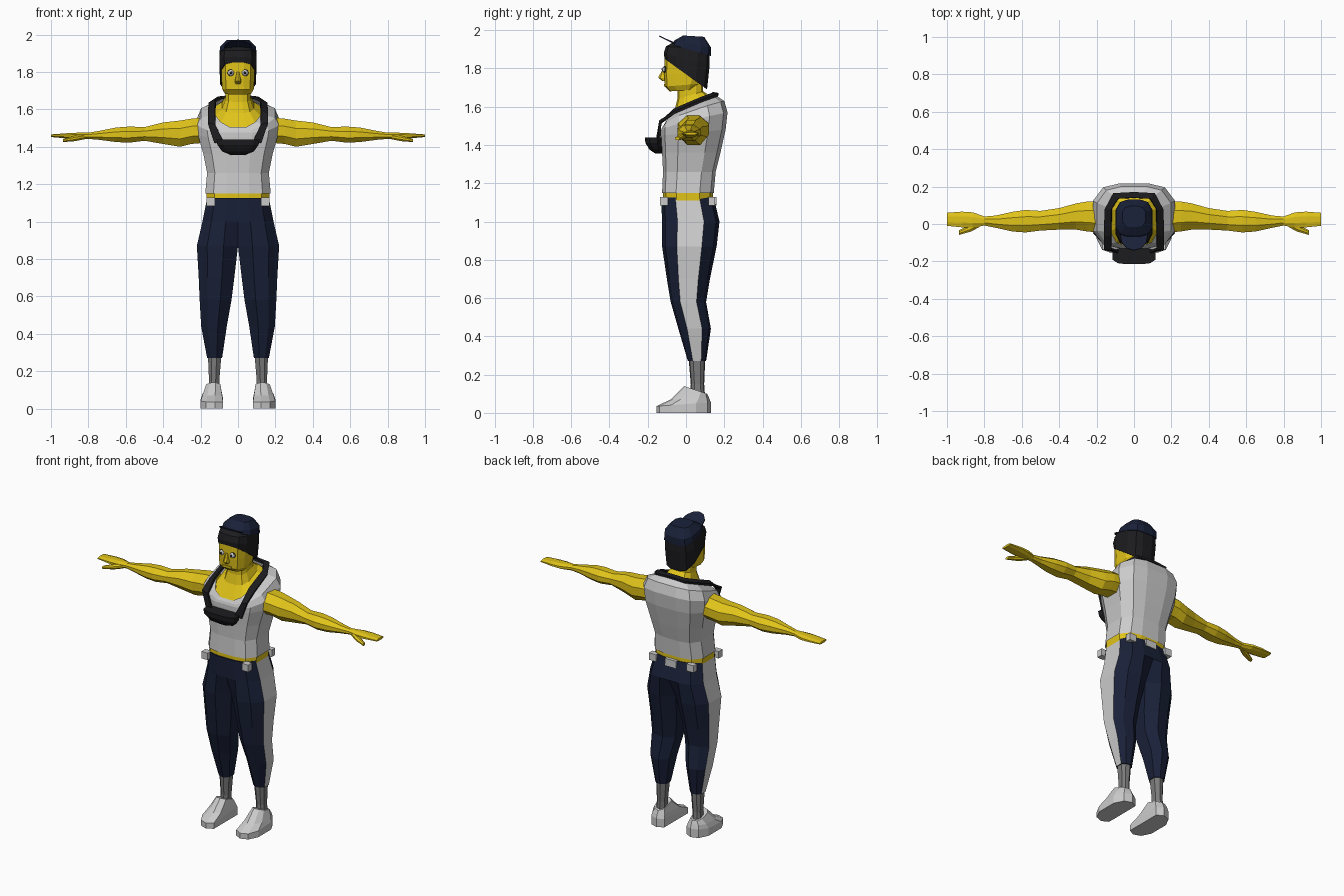
import bpy, bmesh
from mathutils import Vector

SKIN, NAVY, BLACK, SOCK = (.75, .55, .01, 1), (.01, .015, .04, 1), (.012, .012, .014, 1), (.2, .2, .2, 1)
WHITE = (.8, .8, .8, 1)
mats = {}


def mat(c):
    if c not in mats:
        mats[c] = bpy.data.materials.new("colour_%d" % len(mats))
        mats[c].diffuse_color = c
    return mats[c]


def level(xi, xo, y0, y1, zf, zb=None, k=0.0, p=1.0):
    """Half cross-section with chamfered corners; height runs from zf (front) to zb (back)."""
    zb = zf if zb is None else zb
    uv = [(0, k), (.35, 0), (.75, .06), (1, .27), (1, .73), (.75, .94), (.35, 1), (0, 1 - k)]
    return [(xi + (xo - xi) * u, y0 + (y1 - y0) * v, zf + (zb - zf) * v ** p) for u, v in uv]


def slice_x(x, y0, y1, z0, z1):
    """Arm cross-section, eight sided."""
    uv = [(.25, 0), (.75, 0), (1, .3), (1, .7), (.7, 1), (.3, 1), (0, .7), (0, .3)]
    return [(x, y0 + (y1 - y0) * u, z0 + (z1 - z0) * v) for u, v in uv]


def loft(name, rings, colour, caps=(True, True), stripe=None, closed=True, thick=0):
    """Skin the rings, then mirror across x = 0."""
    bm = bmesh.new()
    vs = [[bm.verts.new(p) for p in r] for r in rings]
    n = len(rings[0])
    for a, b in zip(vs, vs[1:]):
        for j in range(n if closed else n - 1):
            q = [a[j], a[(j + 1) % n], b[(j + 1) % n], b[j]]
            if all(abs(v.co.x) < 1e-5 for v in q):
                continue
            f = bm.faces.new(q)
            f.material_index = int(stripe == j)
    if closed and caps[0]:
        bm.faces.new(vs[0])
    if closed and caps[1]:
        bm.faces.new(vs[-1])
    bmesh.ops.mirror(bm, geom=bm.verts[:] + bm.edges[:] + bm.faces[:], axis='X', merge_dist=1e-4)
    bmesh.ops.remove_doubles(bm, verts=bm.verts[:], dist=1e-4)
    bmesh.ops.recalc_face_normals(bm, faces=bm.faces[:])
    me = bpy.data.meshes.new(name)
    bm.to_mesh(me)
    bm.free()
    me.materials.append(mat(colour))
    if stripe is not None:
        me.materials.append(mat(WHITE))
    ob = bpy.data.objects.new(name, me)
    bpy.context.collection.objects.link(ob)
    if thick:
        s = ob.modifiers.new("thickness", 'SOLIDIFY')
        s.thickness, s.offset = thick, 0
    return ob


def box(name, x, y, z, sx, sy, sz, colour):
    x0, x1, y0, y1 = x - sx / 2, x + sx / 2, y - sy / 2, y + sy / 2
    ring = lambda h: [(x0, y0, h), (x1, y0, h), (x1, y1, h), (x0, y1, h)]
    return loft(name, [ring(z - sz / 2), ring(z + sz / 2)], colour)


# Trousers with a pale side stripe
loft("trousers", [
    level(0, .165, -.13, .145, 1.125),
    level(0, .19, -.125, .175, 1.0),
    level(0, .22, -.125, .16, .87, k=.2),
    level(.02, .21, -.10, .125, .70, k=.25),
    level(.035, .205, -.08, .105, .58, k=.25),
    level(.06, .197, -.04, .13, .44, k=.25),
    level(.085, .165, .01, .105, .27, k=.25)], NAVY, stripe=3)

# Belt loops
box("front_belt_loop", .145, -.115, 1.105, .045, .04, .045, WHITE)
box("back_belt_loop", .135, .135, 1.105, .05, .035, .045, WHITE)
box("centre_belt_loop", .02, .15, 1.105, .04, .02, .045, WHITE)

# Socks and shoes
loft("sock", [level(.09, .16, .015, .1, .27, k=.25), level(.1, .155, .025, .095, .15, k=.25),
              level(.1, .16, .02, .1, .08, k=.25)], SOCK)
loft("shoe", [
    level(.08, .2, -.155, .13, 0, k=.08),
    level(.08, .2, -.155, .13, .035, .055, k=.08),
    level(.085, .19, -.08, .12, .07, .08, k=.12),
    level(.095, .17, -.01, .11, .14, .1, k=.2)], WHITE)

# Waist, sleeveless shirt, neck
loft("waist", [level(0, .168, -.12, .14, 1.11), level(0, .168, -.12, .14, 1.17)], SKIN)
loft("shirt", [
    level(0, .175, -.125, .145, 1.15),
    level(0, .165, -.12, .155, 1.26),
    level(0, .185, -.125, .18, 1.36),
    level(0, .213, -.13, .207, 1.45, 1.48),
    level(0, .22, -.13, .217, 1.475, 1.57, p=.7),
    level(0, .197, -.125, .20, 1.49, 1.63, p=.6),
    level(0, .125, -.115, .155, 1.505, 1.66, p=.6)], WHITE, caps=(False, False))
loft("neck", [
    level(0, .125, -.113, .15, 1.495, 1.64, p=.6),
    level(0, .085, -.06, .12, 1.58, 1.66),
    level(0, .068, -.045, .09, 1.64, 1.68),
    level(0, .066, -.045, .09, 1.73)], SKIN, caps=(False, True))

# Chest pouch and its neck strap
loft("chest_pouch", [
    level(0, .115, -.215, -.125, 1.44),
    level(0, .11, -.212, -.125, 1.41),
    level(0, .085, -.19, -.125, 1.375),
    level(0, .035, -.16, -.125, 1.355)], BLACK)
loft("pouch_strap", [
    [(.08, -.15, 1.43), (.125, -.14, 1.42)],
    [(.12, -.134, 1.515), (.16, -.134, 1.525)],
    [(.122, -.06, 1.585), (.16, -.06, 1.57)],
    [(.12, .08, 1.645), (.155, .08, 1.63)],
    [(.085, .135, 1.665), (.11, .165, 1.66)],
    [(0, .14, 1.67), (0, .17, 1.665)]], BLACK, closed=False, thick=.014)

# Arms with mitten hands and thumbs
loft("arm", [slice_x(*r) for r in [
    (.19, -.045, .12, 1.42, 1.555),
    (.25, -.04, .12, 1.415, 1.55),
    (.31, -.03, .11, 1.40, 1.54),
    (.40, -.03, .085, 1.415, 1.53),
    (.50, -.035, .07, 1.432, 1.505),
    (.58, -.045, .075, 1.422, 1.508),
    (.65, -.04, .065, 1.425, 1.503),
    (.74, -.02, .045, 1.437, 1.485),
    (.80, -.008, .04, 1.442, 1.475),
    (.86, -.018, .062, 1.44, 1.475),
    (.92, -.018, .066, 1.445, 1.472),
    (1.0, -.01, .06, 1.452, 1.466)]], SKIN)
loft("thumb", [slice_x(*r) for r in [
    (.82, -.012, .02, 1.44, 1.468),
    (.87, -.04, 0, 1.43, 1.46),
    (.935, -.058, -.033, 1.425, 1.442)]], SKIN)

# Head
loft("head", [
    level(0, .07, -.085, .05, 1.68, 1.69),
    level(0, .085, -.11, .075, 1.705, 1.72),
    level(0, .088, -.114, .095, 1.77),
    level(0, .09, -.112, .11, 1.85),
    level(0, .075, -.09, .10, 1.92)], SKIN)
loft("nose", [
    [(0, -.105, 1.80), (.008, -.105, 1.80), (.008, -.118, 1.80), (0, -.12, 1.80)],
    [(0, -.105, 1.75), (.02, -.105, 1.75), (.012, -.135, 1.75), (0, -.145, 1.752)],
    [(0, -.105, 1.735), (.016, -.105, 1.735), (.01, -.12, 1.735), (0, -.125, 1.735)]], SKIN)
box("lips", .016, -.11, 1.712, .032, .012, .014, SKIN)


def ball(name, centre, radius, colour):
    for s in (1, -1):
        bpy.ops.mesh.primitive_uv_sphere_add(segments=10, ring_count=6, radius=radius,
                                             location=Vector((s * centre[0], centre[1], centre[2])))
        bpy.context.object.name = name
        bpy.context.object.data.materials.append(mat(colour))


# Eyes
ball("eye_rim", (.037, -.103, 1.795), .02, BLACK)
ball("eye", (.037, -.107, 1.795), .018, WHITE)
ball("pupil", (.037, -.12, 1.795), .008, BLACK)

# Hair and cap with turned-up brim
loft("hair", [
    level(0, .095, -.112, .11, 1.85, 1.69),
    level(0, .1, -.116, .124, 1.88, 1.82),
    level(0, .095, -.105, .124, 1.915, 1.90),
    level(0, .06, -.06, .1, 1.94)], BLACK)
loft("cap", [
    level(0, .099, -.075, .13, 1.925, 1.865),
    level(0, .095, -.062, .13, 1.945, 1.91),
    level(0, .062, -.015, .095, 1.972, 1.965)], NAVY)
loft("cap_brim", [
    [(0, -.06, 1.93), (.045, -.055, 1.927), (.08, -.03, 1.92)],
    [(0, -.14, 1.97), (.035, -.132, 1.966), (.065, -.1, 1.95)]], NAVY, closed=False, thick=.006)
